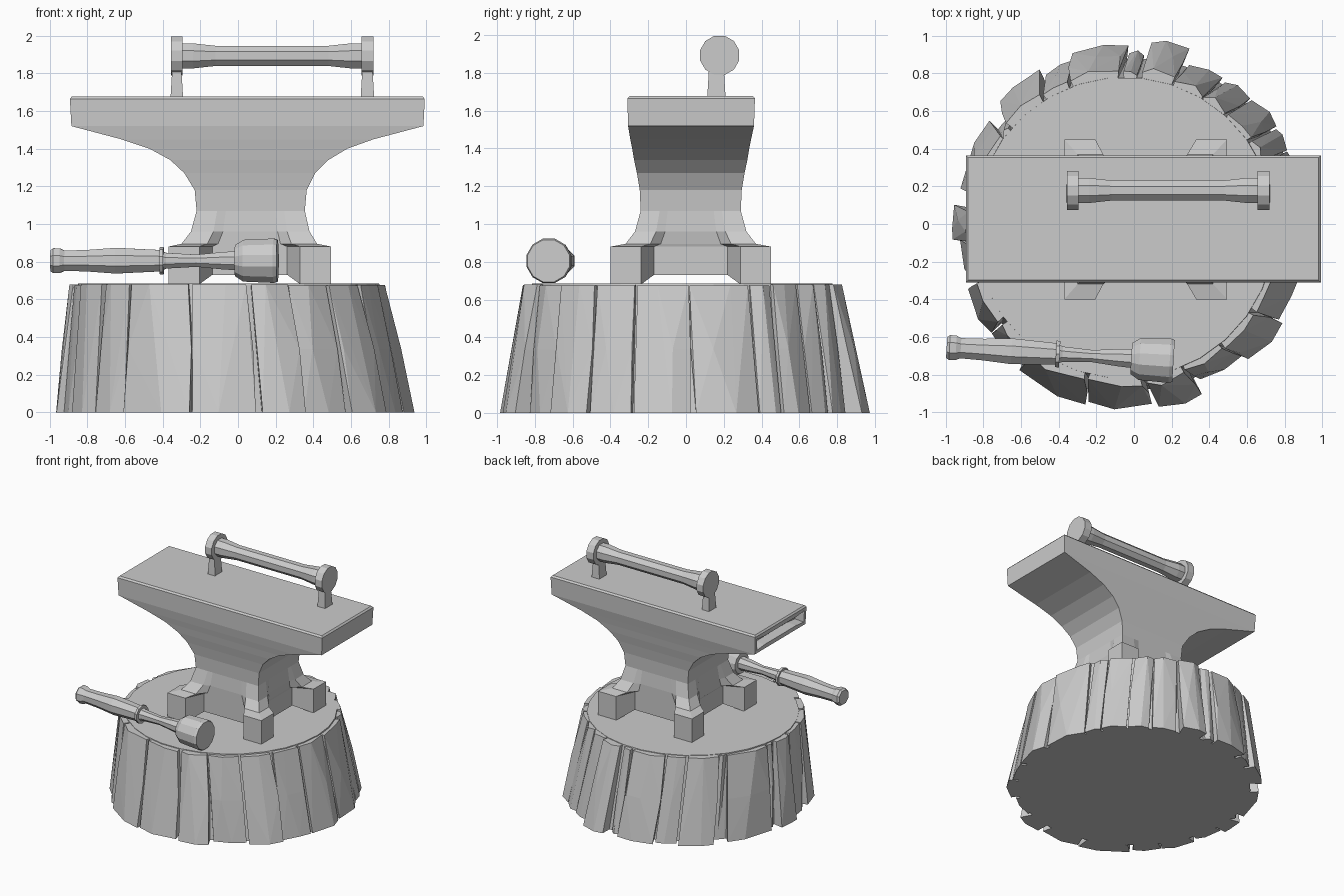
import bpy, bmesh, math, random
from mathutils import Vector

random.seed(5)
cube = bpy.data.objects.get("Cube")
if cube:
    bpy.data.objects.remove(cube, do_unlink=True)

GREY = (0.6, 0.6, 0.6, 1)
mat = bpy.data.materials.new("plain grey")
mat.use_nodes = True
mat.diffuse_color = GREY
mat.node_tree.nodes["Principled BSDF"].inputs["Base Color"].default_value = GREY


def finish(bm, name):
    bmesh.ops.recalc_face_normals(bm, faces=bm.faces)
    mesh = bpy.data.meshes.new(name)
    bm.to_mesh(mesh)
    bm.free()
    mesh.materials.append(mat)
    obj = bpy.data.objects.new(name, mesh)
    bpy.context.collection.objects.link(obj)
    return obj


def bridge(bm, low, high):
    n = len(low)
    for i in range(n):
        j = (i + 1) % n
        bm.faces.new((low[i], low[j], high[j], high[i]))


def turned(name, profile, sides, y, z, slope=0.0):
    """Turned part along x; profile holds (x, radius) pairs."""
    bm = bmesh.new()
    rings = []
    for x, r in profile:
        angles = [math.tau * (i + 0.5) / sides for i in range(sides)]
        rings.append([bm.verts.new((x - slope * r * math.cos(a),
                                    y + slope * x + r * math.cos(a),
                                    z + r * math.sin(a))) for a in angles])
    for low, high in zip(rings, rings[1:]):
        bridge(bm, low, high)
    bm.faces.new(rings[0])
    bm.faces.new(rings[-1])
    return finish(bm, name)


def post(name, x0, x1, y0, y1, z0, z1, flare):
    """Upright block that widens towards its foot."""
    bm = bmesh.new()
    bmesh.ops.create_cube(bm, size=1)
    for v in bm.verts:
        grow = flare if v.co.z < 0 else 0
        v.co = (x1 + grow if v.co.x > 0 else x0 - grow,
                y1 + grow if v.co.y > 0 else y0 - grow,
                z1 if v.co.z > 0 else z0)
    return finish(bm, name)


# Stump core: tapered trunk under the bark
STUMP_TOP = 0.68


def trunk_point(angle, height, radius):
    t = height / STUMP_TOP
    return Vector((-0.05 * t + radius * math.cos(angle),
                   -0.02 * t + radius * math.sin(angle), height))


bm = bmesh.new()
sides = 30
rings = [[bm.verts.new(trunk_point(math.tau * i / sides, h, r))
          for i in range(sides)] for h, r in ((0, 0.88), (STUMP_TOP + 0.004, 0.80))]
bridge(bm, *rings)
bm.faces.new(rings[0])
bm.faces.new(rings[1])
finish(bm, "stump_core")


# Bark: irregular chunky slabs round the trunk
def bark_slab(bm, a0, a1, base):
    piece = bmesh.new()
    bow = random.uniform(-0.02, 0.02)
    skew = random.uniform(-0.03, 0.03)
    crown = 0.84 + 0.25 * (base - 0.94)
    for f in (0, 0.5, 1):
        h = random.uniform(0.672, 0.682) * f
        shift = skew * (f - 0.5) + (bow if f == 0.5 else 0)
        radius = base + (crown - base) * f
        for s in (0, random.uniform(0.3, 0.7), 1):
            edge = 0 if 0 < s < 1 else 0.012
            r = radius - edge + random.uniform(-0.012, 0.012)
            piece.verts.new(trunk_point(a0 + (a1 - a0) * s + shift, h, r))
        for s in (0.05, 0.95):
            a = a0 + (a1 - a0) * s + shift
            piece.verts.new(trunk_point(a, h, radius - 0.12))
    bmesh.ops.convex_hull(piece, input=piece.verts)
    loose = [v for v in piece.verts if not v.link_faces]
    bmesh.ops.delete(piece, geom=loose, context='VERTS')
    mesh = bpy.data.meshes.new("slab")
    piece.to_mesh(mesh)
    piece.free()
    bm.from_mesh(mesh)
    bpy.data.meshes.remove(mesh)


# Each slab: start angle, end angle, radius at the ground
SLABS = ((-17, 2, .93), (3, 25, .92), (26, 34, .91), (35, 47, .93), (48, 58, .91),
         (59, 71, .91), (72, 84, .99), (86, 91, .91), (92, 110, .97), (111, 121, .93),
         (122, 138, .965), (139, 143, .87), (144, 168, .96), (169, 173, .9),
         (174, 185, .97), (186, 200, .93), (201, 217, .97), (218, 231, .97),
         (232, 255, 1.0), (256, 276, .98), (278, 292, .98), (293, 309, .92),
         (310, 326, .96), (327, 342, .93))
bm = bmesh.new()
for start, stop, base in SLABS:
    bark_slab(bm, math.radians(start), math.radians(stop), base)
finish(bm, "bark")


# Anvil: stacked sections with notched sides that leave four feet
def section(bm, z, x0, x1, y0, y1, notch=0.0, raised=0.0):
    corners = [Vector((x0, y0, z)), Vector((x1, y0, z)),
               Vector((x1, y1, z)), Vector((x0, y1, z))]
    ring = []
    for i, a in enumerate(corners):
        b = corners[(i + 1) % 4]
        inward = Vector((0, 0, 1)).cross((b - a).normalized())
        for f, deep in ((0, 0), (0.19, 0), (0.27, 1), (0.73, 1), (0.81, 0)):
            p = a.lerp(b, f) + inward * notch * deep
            p.z += raised * deep
            ring.append(bm.verts.new(p))
    return ring


bm = bmesh.new()
rings = [section(bm, *s) for s in (
    (0.68, -0.37, 0.495, -0.40, 0.45, 0.15, 0.05),
    (0.88, -0.37, 0.495, -0.40, 0.45, 0.15),
    (0.895, -0.30, 0.42, -0.32, 0.37, 0.07),
    (0.96, -0.25, 0.38, -0.27, 0.32, 0.02),
    (1.07, -0.22, 0.355, -0.24, 0.29),
    (1.18, -0.23, 0.365, -0.245, 0.295),
    (1.27, -0.285, 0.41, -0.26, 0.31),
    (1.34, -0.36, 0.48, -0.275, 0.325),
    (1.40, -0.47, 0.58, -0.285, 0.335),
    (1.45, -0.62, 0.72, -0.295, 0.345),
    (1.52, -0.885, 0.985, -0.307, 0.36),
    (1.665, -0.893, 0.992, -0.31, 0.365),
    (1.678, -0.882, 0.98, -0.298, 0.353))]
for low, high in zip(rings, rings[1:]):
    bridge(bm, low, high)
base = rings[0]
bm.faces.new(rings[-1])
bm.faces.new([base[5 * i + k] for i in range(4) for k in (2, 3)])
for i in range(4):
    k = 5 * i
    bm.faces.new((base[k - 2], base[k - 1], base[k], base[k + 1], base[k + 2]))
bmesh.ops.recalc_face_normals(bm, faces=bm.faces)

# Recess in the heel end of the anvil
end = [f for f in bm.faces
       if f.normal.x < -0.9 and 1.53 < f.calc_center_median().z < 1.65]
bmesh.ops.inset_region(bm, faces=end, thickness=0.035)
bmesh.ops.inset_region(bm, faces=end, thickness=0.002, depth=-0.08)
finish(bm, "anvil")

# Carrying bar with round end caps on short posts
BAR_Y, BAR_Z = 0.178, 1.893
turned("carrying_bar", [(-0.31, 0.072), (-0.24, 0.072), (-0.12, 0.058),
                        (0.48, 0.058), (0.60, 0.072), (0.67, 0.072)],
       8, BAR_Y, BAR_Z)
for side, x0, x1 in (("right", -0.355, -0.295), ("left", 0.655, 0.72)):
    turned(side + "_bar_cap", [(x0, 0.107), (x1, 0.107)], 12, BAR_Y, BAR_Z)
    post(side + "_bar_post", x0 + 0.006, x1 - 0.006, 0.122, 0.2, 1.66, 1.83, 0.01)

# Hammer resting on the stump
HAMMER = dict(y=-0.715, z=0.805, slope=-0.06)
turned("hammer_handle", [(-0.995, 0.06), (-0.98, 0.072), (-0.945, 0.07), (-0.92, 0.058),
                         (-0.80, 0.062), (-0.65, 0.074), (-0.42, 0.062),
                         (-0.38, 0.045), (-0.22, 0.035), (-0.08, 0.05),
                         (0.0, 0.055)], 8, **HAMMER)
turned("hammer_collar", [(-0.415, 0.074), (-0.395, 0.074)], 10, **HAMMER)
turned("hammer_head", [(-0.015, 0.085), (0.03, 0.115), (0.19, 0.122),
                       (0.21, 0.115)], 12, **HAMMER)
